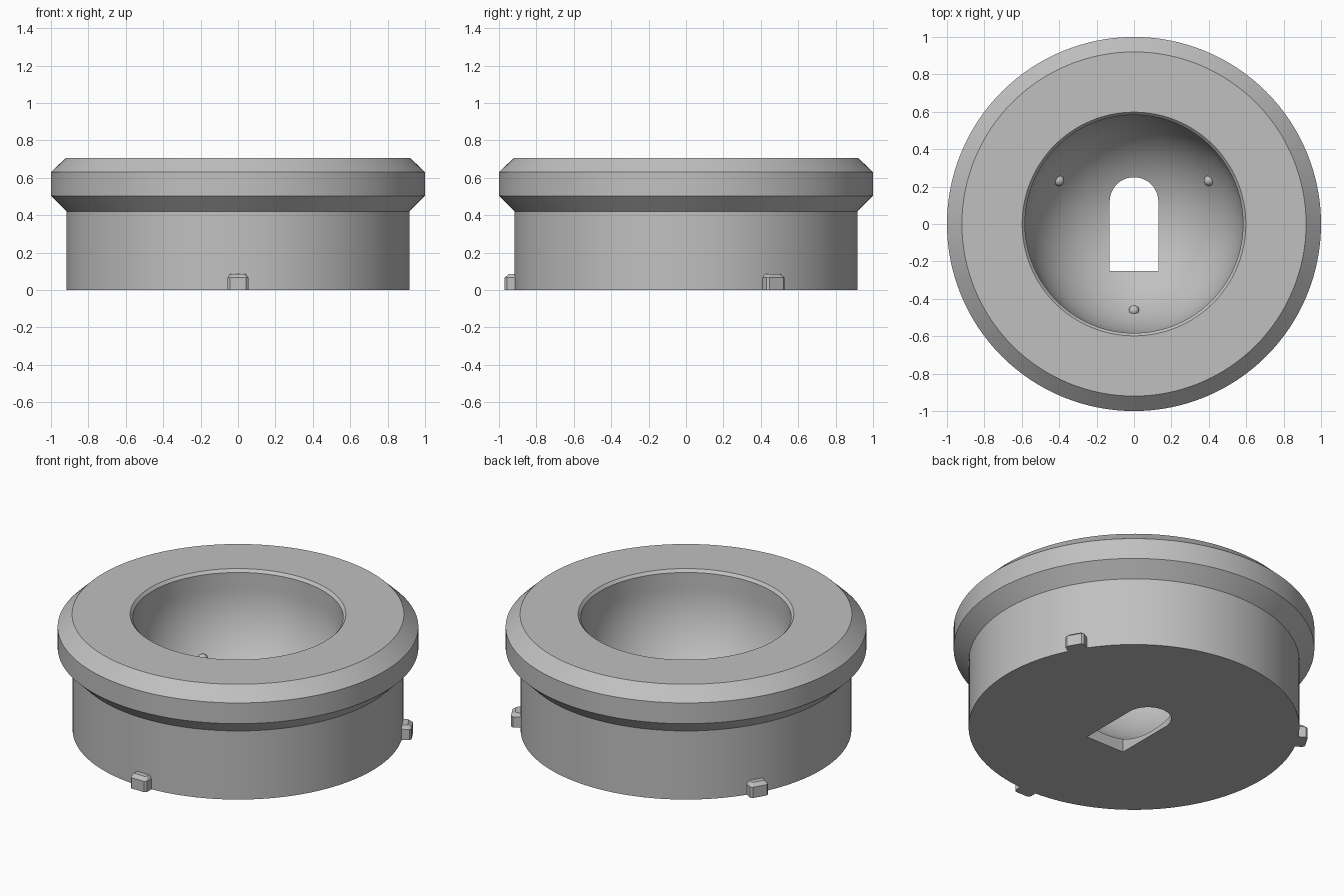
import bpy, bmesh, math
from mathutils import Matrix, Vector

if "Cube" in bpy.data.objects:
    bpy.data.objects.remove(bpy.data.objects["Cube"])

grey = bpy.data.materials.new("plain grey")
grey.use_nodes = True
colour = (0.53, 0.53, 0.53, 1)
grey.diffuse_color = colour
grey.node_tree.nodes["Principled BSDF"].inputs["Base Color"].default_value = colour

SEGMENTS = 128
BOWL_R, BOWL_Z = 0.583, 0.593


def add_object(name, bm):
    bmesh.ops.recalc_face_normals(bm, faces=bm.faces)
    mesh = bpy.data.meshes.new(name)
    bm.to_mesh(mesh)
    bm.free()
    mesh.materials.append(grey)
    obj = bpy.data.objects.new(name, mesh)
    bpy.context.collection.objects.link(obj)
    return obj


def activate(obj):
    bpy.ops.object.select_all(action='DESELECT')
    obj.select_set(True)
    bpy.context.view_layer.objects.active = obj


def smooth(obj, degrees=20):
    activate(obj)
    bpy.ops.object.shade_smooth_by_angle(angle=math.radians(degrees))


def prism(outline, low, high):
    """Closed prism from an outline of (x, y) points."""
    bm = bmesh.new()
    face = bm.faces.new([bm.verts.new((x, y, low)) for x, y in outline])
    top = bmesh.ops.extrude_face_region(bm, geom=[face])["geom"]
    moved = [v for v in top if isinstance(v, bmesh.types.BMVert)]
    bmesh.ops.translate(bm, verts=moved, vec=(0, 0, high - low))
    return bm


# Turned body: outer wall, bevelled flange, rim and hemispherical bowl
profile = [(0, 0), (0.917, 0), (0.917, 0.42), (1, 0.503), (1, 0.63),
           (0.92, 0.707), (0.598, 0.707), (BOWL_R, 0.69)]
steps = 28
for i in range(steps + 1):
    a = math.pi / 2 * i / steps
    r = BOWL_R * math.cos(a) if i < steps else 0
    profile.append((r, BOWL_Z - BOWL_R * math.sin(a)))
bm = bmesh.new()
verts = [bm.verts.new((r, 0, z)) for r, z in profile]
edges = [bm.edges.new(pair) for pair in zip(verts, verts[1:])]
bmesh.ops.spin(bm, geom=verts + edges, cent=(0, 0, 0), axis=(0, 0, 1),
               angle=math.tau, steps=SEGMENTS, use_duplicate=False)
bmesh.ops.remove_doubles(bm, verts=bm.verts, dist=0.0005)
body = add_object("body", bm)

# Arched slot cut through the floor
W, TOP, BOTTOM = 0.13, 0.25, -0.25
outline = [(-W, BOTTOM), (W, BOTTOM)]
outline += [(W * math.cos(math.pi * i / 24), TOP - W + W * math.sin(math.pi * i / 24))
            for i in range(25)]
cutter = add_object("slot_cutter", prism(outline, -0.2, 0.4))
cut = body.modifiers.new("slot", 'BOOLEAN')
cut.operation = 'DIFFERENCE'
cut.solver = 'EXACT'
cut.object = cutter
activate(body)
bpy.ops.object.modifier_apply(modifier=cut.name)
bpy.data.objects.remove(cutter)
smooth(body)

# Three locating tabs outside and three small bumps in the bowl
for name, degrees in (("front", -90), ("back_left", 30), ("back_right", 150)):
    turn = Matrix.Rotation(math.radians(degrees), 4, 'Z')
    c = 0.012
    bm = prism([(0.86, -0.055), (0.97 - c, -0.055), (0.97, -0.055 + c),
                (0.97, 0.055 - c), (0.97 - c, 0.055), (0.86, 0.055)], 0, 0.066)
    # Bevelled cap of the tab
    cap = max(bm.faces, key=lambda f: f.calc_center_median().z)
    top = bmesh.ops.extrude_face_region(bm, geom=[cap])["geom"]
    bmesh.ops.delete(bm, geom=[cap], context='FACES_ONLY')
    for v in top:
        if isinstance(v, bmesh.types.BMVert):
            v.co.z = 0.085
            v.co.y *= 0.75
            if v.co.x > 0.9:
                v.co.x -= 0.022
    bm.transform(turn)
    add_object(name + "_tab", bm)

    bm = bmesh.new()
    bmesh.ops.create_uvsphere(bm, u_segments=24, v_segments=12, radius=0.028)
    r = 0.463
    place = Vector((r, 0, BOWL_Z - math.sqrt(BOWL_R ** 2 - r ** 2)))
    bm.transform(turn @ Matrix.Translation(place))
    smooth(add_object(name + "_bump", bm), 40)
